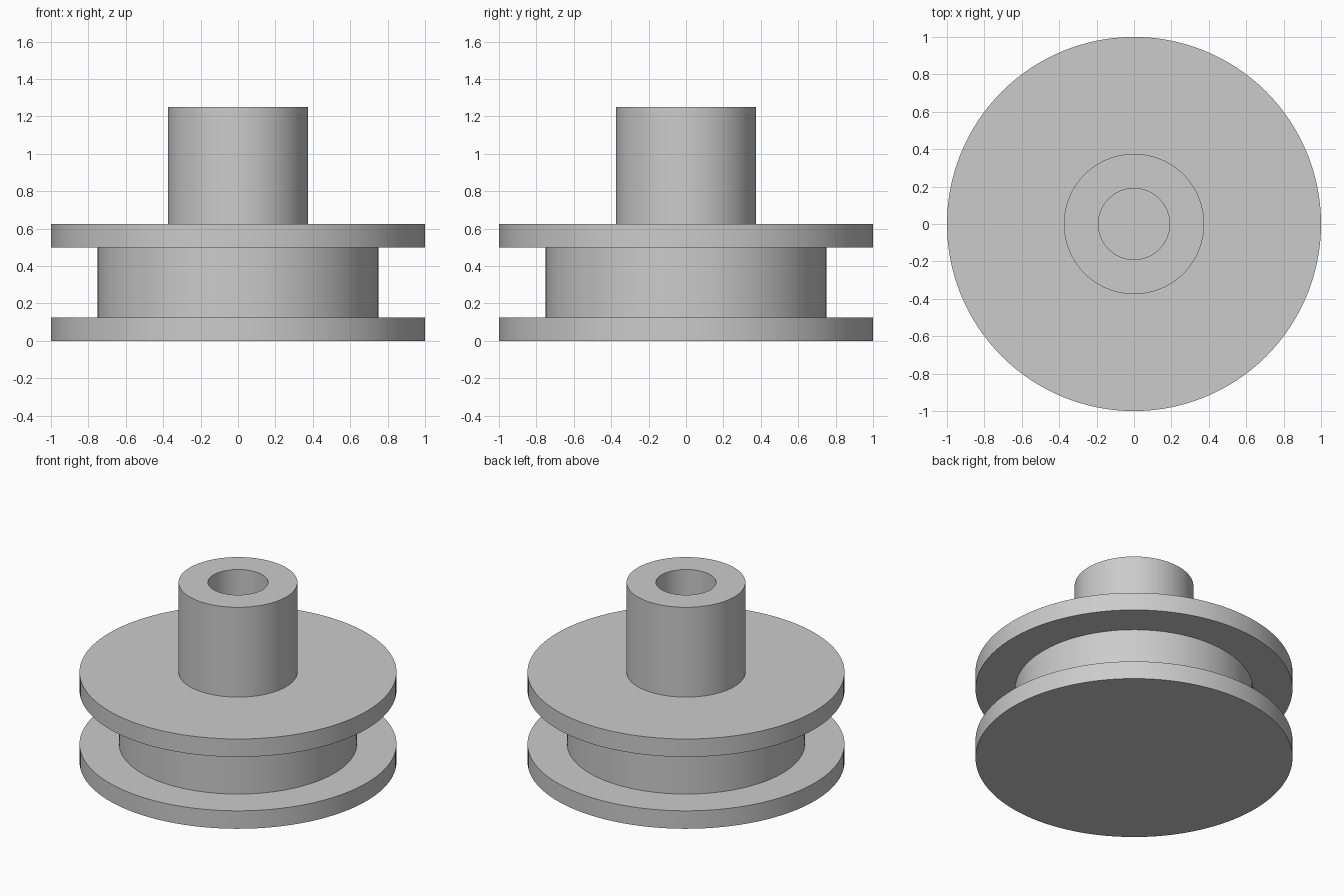
import bpy, bmesh, math

cube = bpy.data.objects.get("Cube")
if cube:
    bpy.data.objects.remove(cube, do_unlink=True)

SEGMENTS = 128

# One plain grey finish
grey = bpy.data.materials.new("plain_grey")
grey.use_nodes = True
colour = (0.6, 0.6, 0.6, 1)
grey.diffuse_color = colour
grey.node_tree.nodes["Principled BSDF"].inputs["Base Color"].default_value = colour


def lathe(name, profile):
    """Spin a (radius, height) outline around the z axis."""
    bm = bmesh.new()
    points = [bm.verts.new((r, 0, z)) for r, z in profile]
    edges = [bm.edges.new(pair) for pair in zip(points, points[1:])]
    bmesh.ops.spin(bm, geom=points + edges, cent=(0, 0, 0), axis=(0, 0, 1),
                   angle=math.tau, steps=SEGMENTS)
    bmesh.ops.remove_doubles(bm, verts=bm.verts, dist=0.0001)
    bmesh.ops.recalc_face_normals(bm, faces=bm.faces)
    mesh = bpy.data.meshes.new(name)
    bm.to_mesh(mesh)
    bm.free()
    mesh.materials.append(grey)
    obj = bpy.data.objects.new(name, mesh)
    bpy.context.collection.objects.link(obj)
    bpy.ops.object.select_all(action="DESELECT")
    obj.select_set(True)
    bpy.context.view_layer.objects.active = obj
    bpy.ops.object.shade_smooth_by_angle(angle=math.radians(30))
    return obj


# Radii and heights
flange_r, drum_r, hub_r, bore_r = 1.0, 0.75, 0.375, 0.19
lower_top, upper_bottom, upper_top, hub_top = 0.125, 0.5, 0.625, 1.25

# Flanged spool with a hollow hub, closed underneath
lathe("flanged_spool", [
    (0, 0), (flange_r, 0), (flange_r, lower_top),       # lower flange
    (drum_r, lower_top), (drum_r, upper_bottom),        # drum
    (flange_r, upper_bottom), (flange_r, upper_top),    # upper flange
    (hub_r, upper_top), (hub_r, hub_top),               # hub
    (bore_r, hub_top), (bore_r, upper_top), (0, upper_top),  # bore
])
